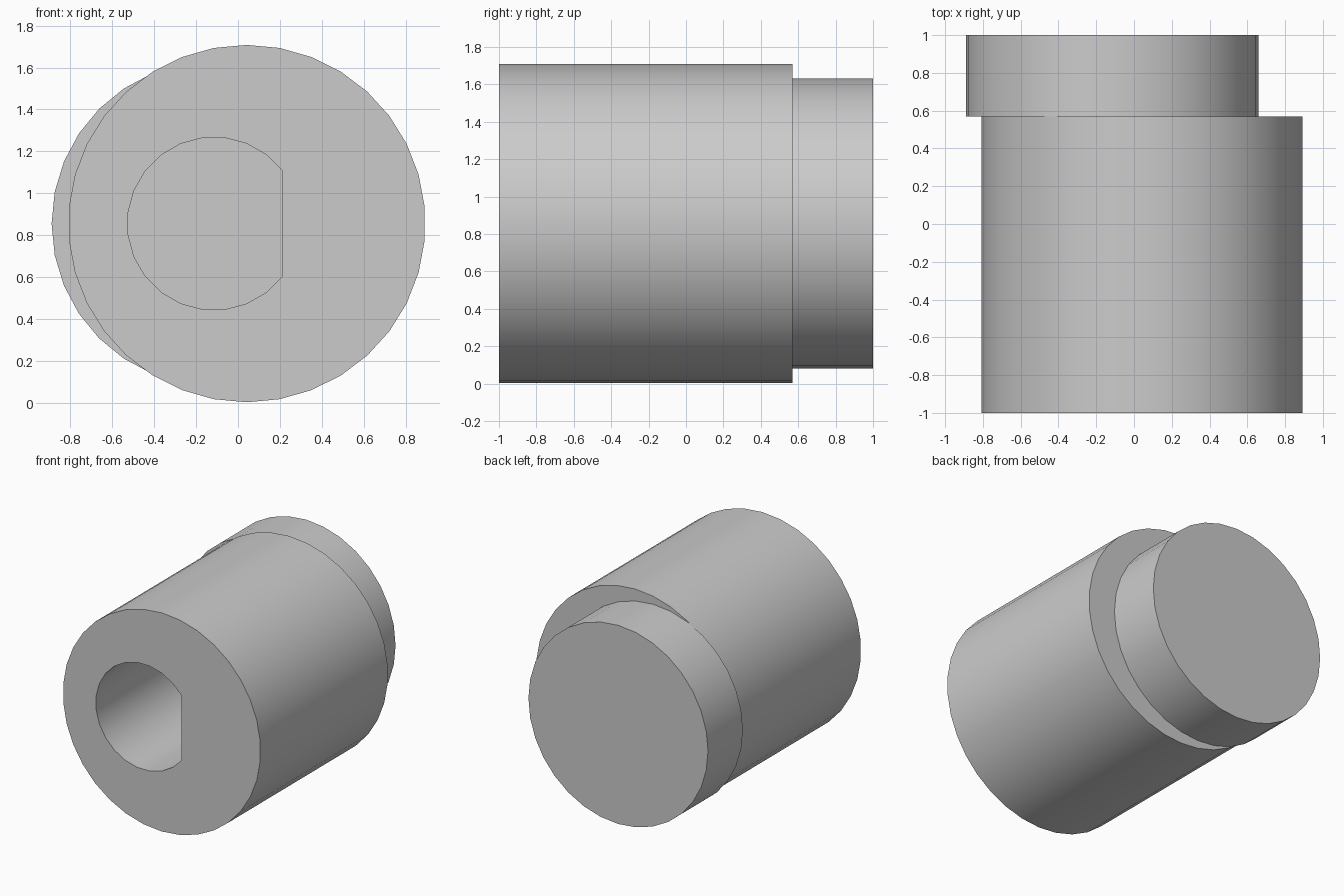
import bpy, bmesh, math

cube = bpy.data.objects.get("Cube")
if cube:
    bpy.data.objects.remove(cube, do_unlink=True)

grey = bpy.data.materials.new("plain grey")
grey.use_nodes = True
colour = (0.6, 0.6, 0.6, 1)
grey.diffuse_color = colour
grey.node_tree.nodes["Principled BSDF"].inputs["Base Color"].default_value = colour

FRONT, STEP, BACK = -1.0, 0.57, 1.0
MID_Z = 0.855
PIN_X = -0.115


def arc(cx, radius, start, sweep, steps, closed):
    """Outline points in the x-z plane."""
    count = steps if closed else steps + 1
    return [(cx + radius * math.cos(start + sweep * i / steps),
             MID_Z + radius * math.sin(start + sweep * i / steps))
            for i in range(count)]


def extrude_outlines(name, outlines, y0, y1):
    """Extrude nested outlines along y; inner outlines become holes."""
    bm = bmesh.new()
    ends = {y0: [], y1: []}
    for pts in outlines:
        rings = []
        for y in (y0, y1):
            ring = [bm.verts.new((x, y, z)) for x, z in pts]
            rings.append(ring)
        n = len(pts)
        for i in range(n):
            j = (i + 1) % n
            bm.faces.new((rings[0][i], rings[0][j], rings[1][j], rings[1][i]))
        for y, ring in zip((y0, y1), rings):
            ends[y] += [bm.edges.get((ring[i], ring[(i + 1) % n])) for i in range(n)]
    for edges in ends.values():
        if len(outlines) == 1:
            bmesh.ops.contextual_create(bm, geom=edges)
        else:
            bmesh.ops.triangle_fill(bm, use_beauty=True, edges=edges)
    bmesh.ops.recalc_face_normals(bm, faces=bm.faces)
    mesh = bpy.data.meshes.new(name)
    bm.to_mesh(mesh)
    bm.free()
    mesh.materials.append(grey)
    obj = bpy.data.objects.new(name, mesh)
    bpy.context.collection.objects.link(obj)
    bpy.ops.object.select_all(action='DESELECT')
    obj.select_set(True)
    bpy.context.view_layer.objects.active = obj
    bpy.ops.object.shade_smooth_by_angle(angle=math.radians(25))
    return obj


# Main barrel with a D-shaped bore in line with the offset pin
barrel = arc(0.042, 0.853, math.pi / 2, math.tau, 34, True)
flat = math.radians(37.8)
bore = arc(PIN_X, 0.413, flat, math.tau - 2 * flat, 19, False)
extrude_outlines("barrel", [barrel, bore], FRONT, STEP)

# Offset rear pin, which closes the bore
pin = arc(PIN_X, 0.775, 0, math.tau, 32, True)
extrude_outlines("rear_pin", [pin], STEP, BACK)
